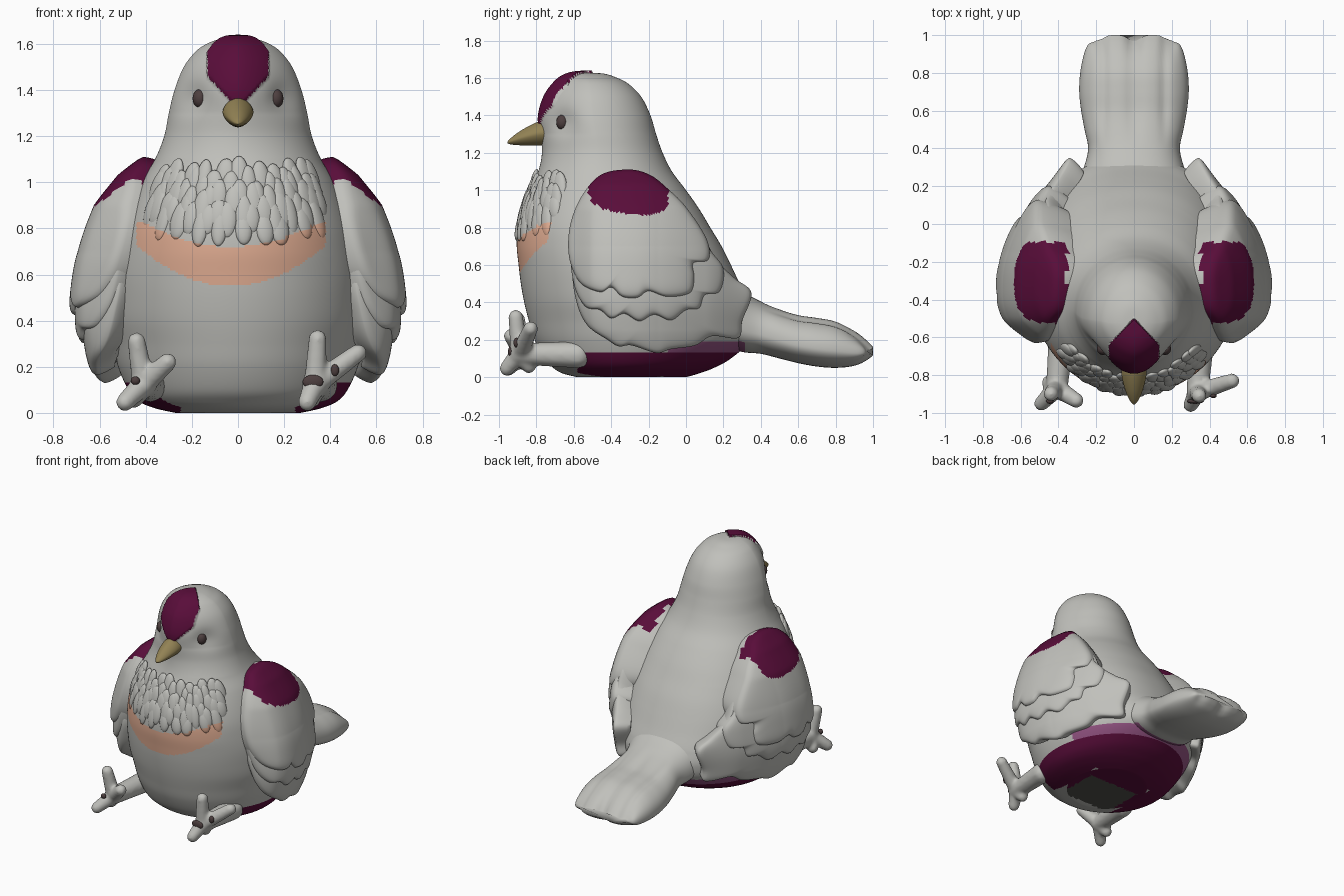
import bpy, bmesh, math, random
from mathutils import Matrix, Vector

if "Cube" in bpy.data.objects:
    bpy.data.objects.remove(bpy.data.objects["Cube"])

random.seed(4)
MATS = []
for name, col in [("plumage grey", (.53, .53, .50)), ("plum", (.10, .004, .042)),
                  ("light plum", (.30, .09, .23)), ("salmon", (.76, .42, .29)),
                  ("beak gold", (.29, .225, .09)), ("dark brown", (.075, .05, .05)),
                  ("dark grey", (.08, .08, .07))]:
    m = bpy.data.materials.new(name)
    m.diffuse_color = (*col, 1)
    m.use_nodes = True
    m.node_tree.nodes["Principled BSDF"].inputs["Base Color"].default_value = m.diffuse_color
    MATS.append(m)
GREY, PLUM, LIGHT, SALMON, GOLD, DARK, BASE = range(7)


def finish(name, me, paint, angle=55):
    """Link a mesh, paint its faces by a rule and smooth it."""
    ob = bpy.data.objects.new(name, me)
    bpy.context.collection.objects.link(ob)
    for m in MATS:
        me.materials.append(m)
    for p in me.polygons:
        p.material_index = paint(p.center) if callable(paint) else paint
    me.shade_smooth()
    me.set_sharp_from_angle(angle=math.radians(angle))
    return ob


def loft(name, rings, paint, angle=55):
    n = len(rings[0])
    faces = [(i * n + j, i * n + (j + 1) % n, (i + 1) * n + (j + 1) % n, (i + 1) * n + j)
             for i in range(len(rings) - 1) for j in range(n)]
    faces += [tuple(reversed(range(n))), tuple(range((len(rings) - 1) * n, len(rings) * n))]
    me = bpy.data.meshes.new(name)
    me.from_pydata([p for r in rings for p in r], [], faces)
    bm = bmesh.new()
    bm.from_mesh(me)
    bmesh.ops.recalc_face_normals(bm, faces=bm.faces)
    bm.to_mesh(me)
    bm.free()
    return finish(name, me, paint, angle)


def spline(rows, u, closed=False):
    """Catmull-Rom through rows of numbers."""
    n = len(rows)
    i = math.floor(u) if closed else min(int(u), n - 2)
    t = u - i
    a, b, c, d = [rows[k % n if closed else max(0, min(n - 1, k))] for k in range(i - 1, i + 3)]
    return [.5 * (2 * q + (r - p) * t + (2 * p - 5 * q + 4 * r - s) * t * t + (3 * q - p - 3 * r + s) * t ** 3)
            for p, q, r, s in zip(a, b, c, d)]


def curve(tab, v):
    """Smooth lookup of v in a table of (key, value)."""
    v = max(tab[0][0], min(tab[-1][0], v))
    for i in range(len(tab) - 1):
        if v <= tab[i + 1][0]:
            return spline([(b,) for _, b in tab], i + (v - tab[i][0]) / (tab[i + 1][0] - tab[i][0]))[0]


def power(v, e):
    return math.copysign(abs(v) ** e, v)


# colour rules shared by body, bib and tail
def crown(x, y, z):
    return z > 1.32 and y < -.5 and abs(x) < min(.132, (z - 1.32) * .95, (-.5 - y) * .95)


def plumage(p):
    x, y, z = p
    if z < .001:
        return BASE if -.54 < y < -.22 and abs(x) < .21 else GREY if y < -.54 else PLUM
    if crown(x, y, z):
        return PLUM
    q = x + .03
    if y < -.5 and abs(q) < .41 and .55 + 1.05 * q * q < z < min(.83, .72 + .75 * q * q):
        return SALMON
    if z < .13 and y > -.58 and (abs(x) > .25 or y > -.12) and y < .32:
        return PLUM
    if z < .19 and -.1 < y < .32:
        return LIGHT
    return GREY


# body and head: height, front y, back y, half width
BODY = [(0, -.58, 0, .27), (.02, -.66, .07, .36), (.05, -.71, .15, .43), (.1, -.76, .24, .475),
        (.2, -.81, .35, .52), (.3, -.84, .37, .54), (.4, -.865, .335, .555), (.5, -.883, .287, .553),
        (.6, -.895, .24, .545), (.7, -.905, .19, .525), (.8, -.9, .13, .5), (.9, -.875, .07, .465),
        (1, -.835, 0, .42), (1.1, -.79, -.075, .36), (1.2, -.77, -.125, .32), (1.3, -.775, -.16, .3),
        (1.4, -.78, -.19, .275), (1.5, -.75, -.24, .235), (1.57, -.7, -.31, .18), (1.605, -.655, -.38, .125),
        (1.623, -.6, -.44, .07), (1.628, -.53, -.52, .005)]


def body_point(u, th):
    z, f, b, w = spline(BODY, u)
    c, s = math.cos(th), math.sin(th)
    yc = f + .48 * (b - f)
    high = max(0, min(1, (z - 1.1) / .2))
    full = max(0, min(1, (z - .2) / .2)) * (1 - max(0, min(1, (z - .8) / .4)))
    e = 2 / (2 - .4 * high) if s < 0 else 1 - .1 * full
    x = w * power(c, e)
    y = yc + (b - yc if s > 0 else yc - f) * power(s, e)
    d2 = (y + .66) ** 2 + (z - 1.365) ** 2
    if y < -.45:  # eye socket
        x -= math.copysign(.028 * math.exp(-d2 / .0045), x) * min(1, abs(x) / .1)
    p = Vector((x, y, z))
    if crown(*p):
        p += (p - Vector((0, -.48, 1.3))).normalized() * .012
    return p


steps = (len(BODY) - 1) * 11
rings = [[body_point(i / 11, 2 * math.pi * j / 240) for j in range(240)] for i in range(steps + 1)]
hub = Vector((0, -.3, 0))
base = [[hub.lerp(p, k / 14) for p in rings[0]] for k in range(1, 14)]
loft("body", base + rings, plumage)

# bib of drooping feathers on the breast
bm = bmesh.new()
for r in range(7):
    for k in range(10):
        a = .9 * ((k + .5 * (r % 2)) / 4.75 - 1) + random.uniform(-.04, .04) - .02
        z = 1.02 - .037 * r + .09 * a * a * r / 6 + random.uniform(-.015, .015)
        p = body_point(9 + (z - .7) * 10, -math.pi / 2 + a) + Vector((-math.sin(a), math.cos(a), 0)) * .009
        size = Matrix.Diagonal((random.uniform(.034, .046), .022, random.uniform(.07, .095), 1))
        turn = Matrix.Rotation(a, 4, 'Z') @ Matrix.Rotation(-.2, 4, 'X') @ Matrix.Rotation(-a * .25, 4, 'Y')
        bmesh.ops.create_uvsphere(bm, u_segments=14, v_segments=12, radius=1,
                                  matrix=Matrix.Translation(p) @ turn @ size)
me = bpy.data.meshes.new("breast_feathers")
bm.to_mesh(me)
bm.free()
finish("breast_feathers", me, plumage)

# tail: y, top, bottom, half width
TAIL = [(-.05, .72, .22, .36), (.1, .655, .2, .335), (.2, .56, .17, .3), (.3, .462, .135, .265),
        (.4, .405, .125, .243), (.5, .365, .1, .262), (.6, .335, .075, .28), (.7, .32, .057, .29),
        (.8, .3, .05, .285), (.9, .25, .06, .265), (.96, .205, .085, .24), (1, .165, .115, .2)]


def tail_point(u, th):
    y, top, bot, w = spline(TAIL, u)
    c, s = math.cos(th), math.sin(th)
    x = w * power(c, .85)
    mid = bot + .38 * (top - bot)
    z = mid + (top - mid if s > 0 else mid - bot) * power(s, .9)
    if s > 0:  # feather grooves
        k = min(1, max(0, (y - .4) / .2))
        z -= k * s * (.016 * math.exp(-(x / .04) ** 2) + .014 * math.exp(-((abs(x) - .16) / .025) ** 2))
    return (x, y - max(0, y - .85) * .2 * abs(math.cos(x * 16)) ** 4, z)


loft("tail", [[tail_point(i / 6, 2 * math.pi * (j + .5) / 96) for j in range(96)] for i in range(67)], plumage)

# wings: layered feather shells, outlines given as (y, z)
ACROSS = [(-.64, .495), (-.5, .615), (-.35, .645), (-.15, .615), (.1, .5), (.36, .33)]
DOWN = [(.12, -.01), (.25, .02), (.4, .04), (.55, .03), (.7, 0), (.9, -.07), (1.03, -.17), (1.12, -.26)]
PRIMARIES = [(-.2, .85), (-.5, .8), (-.6, .6), (-.59, .42), (-.53, .28), (-.42, .2), (-.36, .165), (-.29, .17),
             (-.16, .13), (-.08, .15), (.05, .17), (.14, .22), (.28, .21), (.3, .3), (.35, .45), (.26, .53),
             (.16, .63), (.05, .8)]
MIDDLE = [(-.2, .95), (-.5, .9), (-.61, .7), (-.6, .5), (-.54, .38), (-.46, .36), (-.4, .315), (-.33, .34),
          (-.25, .3), (-.17, .335), (-.08, .305), (.0, .36), (.07, .37), (.1, .44), (.18, .46), (.2, .58),
          (.13, .68), (.02, .85)]
COVERTS = [(-.3, 1.11), (-.45, 1.085), (-.55, .98), (-.61, .85), (-.63, .72), (-.615, .6), (-.56, .5),
           (-.46, .455), (-.4, .48), (-.34, .43), (-.26, .425), (-.2, .46), (-.1, .43), (.02, .45), (.045, .53),
           (.04, .61), (.12, .63), (.11, .74), (.0, .91), (-.1, 1.01), (-.19, 1.08)]


def shoulder(p):
    x, y, z = p
    d = abs((y + .31) / .215) ** 3 + abs((z - 1.0 + .12 * (y + .31)) / .125) ** 3
    return PLUM if d < 1 and abs(x) > .355 else GREY


def wing_layer(name, outline, side, lift, depth, puff):
    n = len(outline)
    edge = [spline(outline, i / 7, True) for i in range(n * 7)]
    cy, cz = (sum(p[k] for p in edge) / len(edge) for k in (0, 1))
    rings = []
    for i in range(1, 33):
        t = i / 32
        ring = []
        for y, z in edge:
            y, z = cy + (y - cy) * t, cz + (z - cz) * t
            x = curve(ACROSS, y) + curve(DOWN, z) + lift - puff * (1 - math.sqrt(max(0, 1 - t ** 10)))
            ring.append((side * x, y, z))
        rings.append(ring)
    # inner side, drawn in and rounded towards the body
    rim = rings[-1]
    for k in (.12, .25, .4, .6, .8, 1):
        f = 1 - .16 * k ** 1.5
        rings.append([(x - side * depth * k, cy + (y - cy) * f, cz + (z - cz) * f) for x, y, z in rim])
    loft(name, rings, shoulder)


for side, label in ((1, "right"), (-1, "left")):
    wing_layer(label + "_wing_primaries", PRIMARIES, side, -.005, .08, .025)
    wing_layer(label + "_wing_middle", MIDDLE, side, .022, .11, .025)
    wing_layer(label + "_wing_coverts", COVERTS, side, .05, .17, .03)


def ellipsoid(name, loc, size, mat, turn=0):
    bm = bmesh.new()
    bmesh.ops.create_uvsphere(bm, u_segments=24, v_segments=16, radius=1, matrix=Matrix.Translation(loc)
                              @ Matrix.Rotation(turn, 4, 'Z') @ Matrix.Diagonal((*size, 1)))
    me = bpy.data.meshes.new(name)
    bm.to_mesh(me)
    bm.free()
    return finish(name, me, mat)


# eyes
for side, label in ((1, "right"), (-1, "left")):
    ellipsoid(label + "_eye", (side * .166, -.662, 1.363), (.03, .032, .04), DARK, side * -.5)

# beak: y, centre z, half width, half height
BEAK = [(-.72, 1.305, .065, .06), (-.78, 1.303, .067, .064), (-.83, 1.293, .06, .055), (-.89, 1.277, .043, .037),
        (-.935, 1.262, .022, .018), (-.955, 1.255, .004, .004)]
rings = []
for i in range(26):
    y, z, w, h = spline(BEAK, i / 5)
    rings.append([(w * power(math.cos(a), 1.2), y, z + h * power(math.sin(a), 1.2))
                  for a in [2 * math.pi * j / 32 for j in range(32)]])
loft("beak", rings, GOLD)


# feet: tapered limbs from a palm, fused by remeshing
def foot(name, palm, ankle, toes):
    bm = bmesh.new()
    for tip, r0, r1 in [(ankle, .06, .075)] + [(t, .052, .041) for t in toes]:
        a, b = Vector(palm), Vector(tip)
        for i in range(13):
            t = i / 12
            bmesh.ops.create_icosphere(bm, subdivisions=2, radius=r0 + (r1 - r0) * t,
                                       matrix=Matrix.Translation(a.lerp(b, t)))
    me = bpy.data.meshes.new(name)
    bm.to_mesh(me)
    bm.free()
    ob = finish(name, me, GREY)
    rm = ob.modifiers.new("fuse", 'REMESH')
    rm.mode, rm.voxel_size, rm.use_smooth_shade = 'VOXEL', .012, True
    sm = ob.modifiers.new("soften", 'SMOOTH')
    sm.iterations = 6


foot("right_foot", (.335, -.89, .125), (.36, -.58, .12),
     [(.345, -.91, .322), (.52, -.83, .26), (.3, -.958, .046), (.32, -.84, .06)])
foot("left_foot", (-.41, -.87, .125), (-.38, -.58, .12),
     [(-.44, -.9, .31), (-.305, -.935, .22), (-.49, -.95, .046), (-.45, -.84, .06)])

# dark sole pads
ellipsoid("right_sole_pad", (.325, -.938, .135), (.045, .014, .03), DARK)
ellipsoid("right_toe_pad", (.42, -.908, .185), (.018, .014, .026), DARK)
ellipsoid("left_sole_pad", (-.445, -.938, .14), (.02, .014, .018), DARK)
